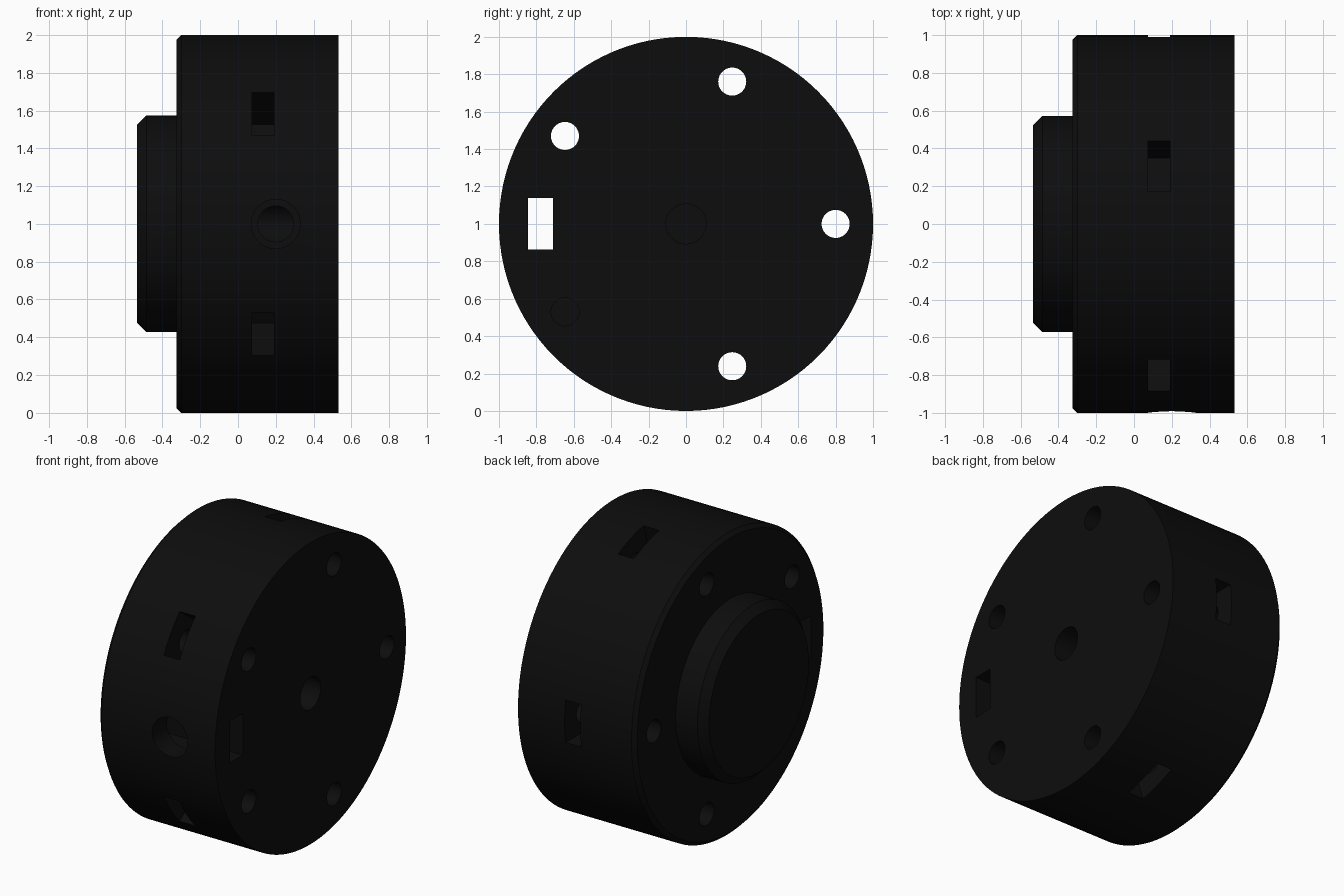
import bpy, bmesh, math
from mathutils import Matrix, Vector

if "Cube" in bpy.data.objects:
    bpy.data.objects.remove(bpy.data.objects["Cube"])

black = bpy.data.materials.new("matte black")
black.diffuse_color = (0.004, 0.004, 0.004, 1)
black.use_nodes = True
black.node_tree.nodes["Principled BSDF"].inputs["Base Color"].default_value = black.diffuse_color
CENTRE = Vector((0, 0, 1))


def finish(name, bm):
    bmesh.ops.recalc_face_normals(bm, faces=bm.faces)
    mesh = bpy.data.meshes.new(name)
    bm.to_mesh(mesh)
    bm.free()
    mesh.materials.append(black)
    ob = bpy.data.objects.new(name, mesh)
    bpy.context.collection.objects.link(ob)
    return ob


def lathe(name, profile, sides):
    """Closed solid around the x axis from (x, radius) pairs."""
    bm = bmesh.new()
    rings = []
    for x, r in profile:
        rings.append([bm.verts.new((x, r * math.cos(2 * math.pi * i / sides),
                                    1 + r * math.sin(2 * math.pi * i / sides)))
                      for i in range(sides)])
    for a, b in zip(rings, rings[1:]):
        for i in range(sides):
            j = (i + 1) % sides
            bm.faces.new((a[i], a[j], b[j], b[i]))
    bm.faces.new(rings[0])
    bm.faces.new(rings[-1])
    return finish(name, bm)


def rod(name, start, end, radius, sides=40):
    start, end = Vector(start), Vector(end)
    d = end - start
    bm = bmesh.new()
    bmesh.ops.create_cone(
        bm, cap_ends=True, segments=sides, radius1=radius, radius2=radius, depth=d.length,
        matrix=Matrix.Translation((start + end) / 2) @ d.to_track_quat('Z', 'Y').to_matrix().to_4x4())
    return finish(name, bm)


def box(name, lo, hi, angle=0):
    """Box given relative to the wheel centre, then turned about the x axis."""
    lo, hi = Vector(lo), Vector(hi)
    bm = bmesh.new()
    bmesh.ops.create_cube(
        bm, size=1,
        matrix=Matrix.Translation(CENTRE) @ Matrix.Rotation(angle, 4, 'X')
        @ Matrix.Translation((lo + hi) / 2) @ Matrix.Diagonal((*(hi - lo), 1)))
    return finish(name, bm)


# Hub: chamfered boss stepping out to the wide drum
hub = lathe("hub_body", [(-0.535, 0.523), (-0.485, 0.573), (-0.325, 0.573),
                         (-0.325, 0.975), (-0.30, 1.0), (0.532, 1.0)], 120)

cutters = []
# Five bolt holes, each with a nut slot from the rim
for k in range(5):
    a = k * 2 * math.pi / 5
    y, z = 0.8 * math.cos(a), 1 + 0.8 * math.sin(a)
    cutters.append(rod("bolt_hole_cutter", (-0.7, y, z), (0.7, y, z), 0.075))
    cutters.append(box("nut_slot_cutter", (0.075, 0.70, -0.14), (0.19, 1.2, 0.14), a))

# Shaft bore, set-screw nut pocket and stepped set-screw hole
cutters.append(rod("shaft_bore_cutter", (-0.25, 0, 1), (0.7, 0, 1), 0.107))
cutters.append(box("nut_pocket_cutter", (-0.7, -0.845, -0.138), (0.7, -0.71, 0.138)))
cutters.append(rod("screw_head_cutter", (0.2, -1.2, 1), (0.2, -0.78, 1), 0.13))
cutters.append(rod("screw_hole_cutter", (0.2, -0.8, 1), (0.2, 0, 1), 0.095))

bpy.context.view_layer.objects.active = hub
hub.select_set(True)
for c in cutters:
    c.hide_render = True
    m = hub.modifiers.new("cut", 'BOOLEAN')
    m.operation, m.solver, m.object = 'DIFFERENCE', 'EXACT', c
    bpy.ops.object.modifier_apply(modifier=m.name)
for c in cutters:
    bpy.data.objects.remove(c)

bpy.ops.object.shade_smooth_by_angle(angle=math.radians(30))
